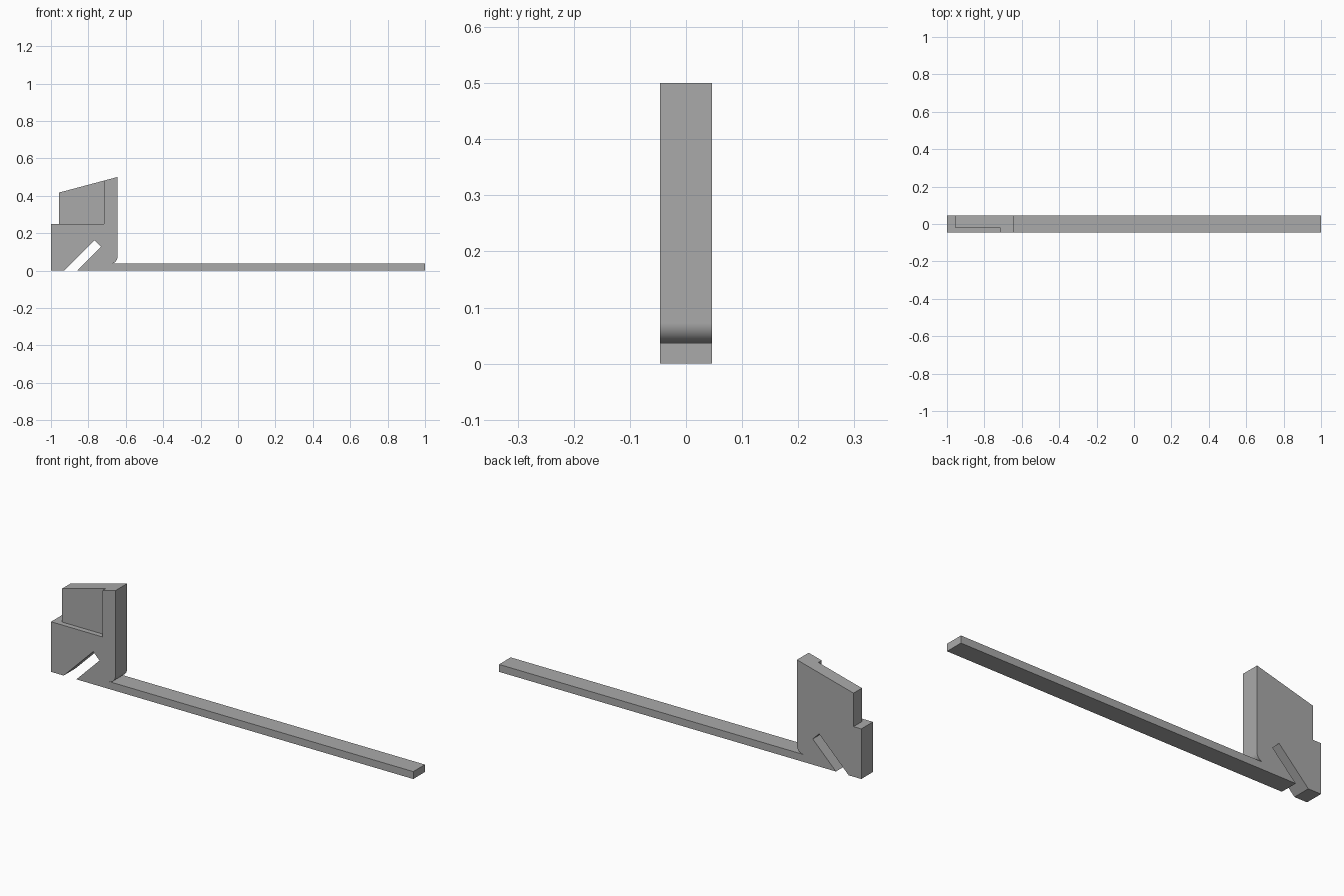
import bpy, bmesh, math

cube = bpy.data.objects.get("Cube")
if cube:
    bpy.data.objects.remove(cube, do_unlink=True)

HALF = 0.046          # half thickness of the part
ARM_TOP = 0.037
WALL = -0.645         # right wall of the head

grey = bpy.data.materials.new("plain grey")
grey.use_nodes = True
grey.diffuse_color = (0.4, 0.4, 0.4, 1)
grey.node_tree.nodes["Principled BSDF"].inputs["Base Color"].default_value = (0.4, 0.4, 0.4, 1)


def extrude_profile(name, points, y0, y1):
    """Extrude an XZ outline from y0 to y1."""
    bm = bmesh.new()
    face = bm.faces.new([bm.verts.new((x, y0, z)) for x, z in points])
    ext = bmesh.ops.extrude_face_region(bm, geom=[face])
    moved = [v for v in ext["geom"] if isinstance(v, bmesh.types.BMVert)]
    bmesh.ops.translate(bm, verts=moved, vec=(0, y1 - y0, 0))
    bmesh.ops.recalc_face_normals(bm, faces=bm.faces)
    mesh = bpy.data.meshes.new(name)
    bm.to_mesh(mesh)
    bm.free()
    mesh.materials.append(grey)
    obj = bpy.data.objects.new(name, mesh)
    bpy.context.collection.objects.link(obj)
    return obj


# Rounded undercut where the head meets the arm
r = 0.035
steps = 10
undercut = [(WALL - r + r * math.cos(a), ARM_TOP + r - r * math.sin(a))
            for a in (math.pi / 2 * (steps - i) / steps for i in range(steps + 1))]

# Head with slanted slot, and the long arm, as one outline
outline = [(-1, 0), (-0.93, 0), (-0.767, 0.163), (-0.732, 0.128), (-0.86, 0),
           (1, 0), (1, ARM_TOP)]
outline += undercut
outline += [(WALL, 0.5), (-0.957, 0.417), (-0.957, 0.25), (-1, 0.25)]
body = extrude_profile("head_and_arm", outline, -HALF, HALF)

# Shallow step cut into the front of the upper head
cutter = extrude_profile("recess_cutter",
                         [(-1.1, 0.25), (-0.717, 0.25), (-0.717, 0.6), (-1.1, 0.6)],
                         -0.1, -0.02)
cutter.hide_render = True
recess = body.modifiers.new("recess", 'BOOLEAN')
recess.operation = 'DIFFERENCE'
recess.solver = 'EXACT'
recess.object = cutter

bpy.ops.object.select_all(action='DESELECT')
body.select_set(True)
bpy.context.view_layer.objects.active = body
bpy.ops.object.modifier_apply(modifier="recess")
bpy.data.objects.remove(cutter, do_unlink=True)

# Smooth undercut, crisp flat faces elsewhere
bpy.ops.object.shade_smooth_by_angle(angle=math.radians(30))
weighted = body.modifiers.new("weighted normals", 'WEIGHTED_NORMAL')
weighted.keep_sharp = True
